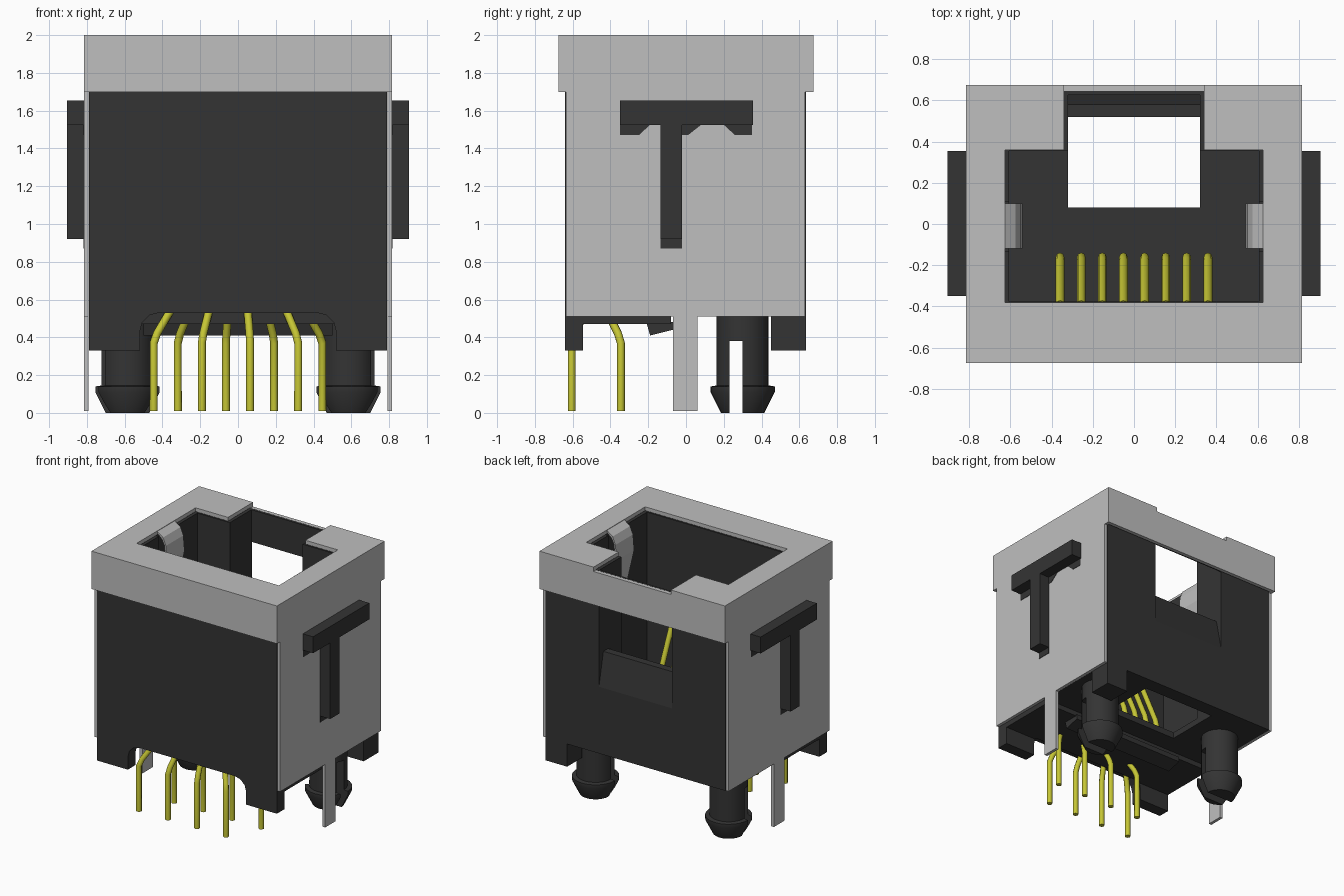
import bpy, bmesh
from math import cos, sin, pi

if "Cube" in bpy.data.objects:
    bpy.data.objects.remove(bpy.data.objects["Cube"], do_unlink=True)


def material(name, rgb):
    m = bpy.data.materials.new(name)
    m.use_nodes = True
    m.diffuse_color = (*rgb, 1)
    m.node_tree.nodes["Principled BSDF"].inputs["Base Color"].default_value = (*rgb, 1)
    return m


METAL = material("shield grey", (0.52, 0.52, 0.52))
PLASTIC = material("black plastic", (0.034, 0.034, 0.034))
GOLD = material("contact yellow", (0.56, 0.56, 0.035))


def finish(name, bm, mat):
    bmesh.ops.recalc_face_normals(bm, faces=bm.faces)
    me = bpy.data.meshes.new(name)
    bm.to_mesh(me)
    bm.free()
    me.materials.append(mat)
    ob = bpy.data.objects.new(name, me)
    bpy.context.collection.objects.link(ob)
    return ob


def prism(name, axis, pts, lo, hi, mat):
    """Extrude a 2D outline along one axis from lo to hi."""
    place = {"x": lambda a, b, t: (t, a, b),
             "y": lambda a, b, t: (a, t, b),
             "z": lambda a, b, t: (a, b, t)}[axis]
    bm = bmesh.new()
    ends = [[bm.verts.new(place(a, b, t)) for a, b in pts] for t in (lo, hi)]
    for ring in ends:
        bm.faces.new(ring)
    n = len(pts)
    for i in range(n):
        j = (i + 1) % n
        bm.faces.new((ends[0][i], ends[0][j], ends[1][j], ends[1][i]))
    return finish(name, bm, mat)


def box(name, x, y, z, mat):
    return prism(name, "z", [(x[0], y[0]), (x[1], y[0]), (x[1], y[1]), (x[0], y[1])],
                 z[0], z[1], mat)


def side(s, a, b):
    """A range on the right or left, in ascending order."""
    return tuple(sorted((s * a, s * b)))


def cut(ob, cutters):
    """Subtract the cutters, keep the result and drop the cutters."""
    for c in cutters:
        c.hide_render = True
        mod = ob.modifiers.new("cut", "BOOLEAN")
        mod.operation, mod.solver, mod.object = "DIFFERENCE", "EXACT", c
    dg = bpy.context.evaluated_depsgraph_get()
    me = bpy.data.meshes.new_from_object(ob.evaluated_get(dg))
    ob.modifiers.clear()
    ob.data = me
    for c in cutters:
        bpy.data.objects.remove(c, do_unlink=True)


def hole(x, y, z):
    return box("cutter", x, y, z, PLASTIC)


def smooth(ob):
    bpy.ops.object.select_all(action="DESELECT")
    ob.select_set(True)
    bpy.context.view_layer.objects.active = ob
    bpy.ops.object.shade_smooth_by_angle(angle=0.6)


# Housing with plug cavity, latch channel, rear window and open underside
housing = box("housing", (-0.79, 0.79), (-0.64, 0.635), (0.33, 1.965), PLASTIC)
arch = [(-0.52, 0.2), (-0.52, 0.43)]
arch += [(-0.42 - 0.1 * cos(a), 0.43 + 0.1 * sin(a)) for a in (pi / 6, pi / 3, pi / 2)]
arch += [(-x, z) for x, z in reversed(arch)]
cut(housing, [
    hole((-0.605, 0.605), (-0.375, 0.355), (0.56, 2.1)),
    hole((-0.645, 0.645), (-0.13, 0.11), (1.45, 2.1)),
    hole((-0.32, 0.32), (0.08, 0.52), (0.2, 2.1)),
    hole((-0.32, 0.32), (0.3, 0.8), (1.04, 2.1)),
    hole((-0.9, 0.9), (-0.545, -0.07), (0.2, 0.47)),
    hole((-0.9, 0.9), (-0.08, 0.8), (0.2, 0.51)),
    prism("cutter", "y", arch, -0.8, -0.53, PLASTIC),
])

# Parts joined to the housing
prism("rear_flap", "x", [(0.52, 1.0), (0.635, 1.0), (0.635, 1.04), (0.58, 1.3), (0.52, 1.3)],
      -0.32, 0.32, PLASTIC)
box("window_lintel", (-0.34, 0.34), (0.625, 0.644), (1.71, 1.965), PLASTIC)
box("rear_foot", (0.6, 0.79), (0.45, 0.635), (0.33, 0.52), PLASTIC)
prism("pin_guide", "x", [(-0.21, 0.48), (-0.19, 0.41), (-0.07, 0.44), (-0.07, 0.48)],
      -0.5, 0.5, PLASTIC)

# Shield cap: thin shell with plug opening and latch notch
cap = box("shield_cap", (-0.815, 0.815), (-0.675, 0.675), (1.7, 2.0), METAL)
cut(cap, [
    hole((-0.792, 0.792), (-0.645, 0.645), (1.5, 1.97)),
    hole((-0.625, 0.625), (-0.38, 0.36), (1.9, 2.2)),
    hole((-0.34, 0.34), (0.3, 0.8), (1.965, 2.2)),
])

# Outlines in (y, z) for the side plate, the T slot and the spring
plate = [(-0.635, 1.7), (-0.635, 0.51), (-0.07, 0.51), (-0.07, 0.01),
         (0.06, 0.01), (0.06, 0.51), (0.63, 0.51), (0.63, 1.7)]
slot = [(-0.35, 1.65), (-0.35, 1.47), (-0.25, 1.47), (-0.19, 1.525), (-0.135, 1.525),
        (-0.135, 0.87), (-0.02, 0.87), (-0.02, 1.47), (0.01, 1.47), (0.08, 1.525),
        (0.2, 1.525), (0.26, 1.47), (0.35, 1.47), (0.35, 1.65)]
spring = [(0.63, 2.0), (0.575, 1.96), (0.55, 1.9), (0.54, 1.78), (0.6, 1.52),
          (0.612, 1.52), (0.553, 1.78), (0.563, 1.9), (0.585, 1.945), (0.63, 1.985)]


def peg(name, cx, cy):
    """Split snap-in post turned from a profile."""
    profile = [(0.115, 0), (0.17, 0.11), (0.17, 0.14), (0.138, 0.145), (0.138, 0.53)]
    bm = bmesh.new()
    n = 24
    rings = [[bm.verts.new((cx + r * cos(2 * pi * i / n), cy + r * sin(2 * pi * i / n), z))
              for i in range(n)] for r, z in profile]
    for a, b in zip(rings, rings[1:]):
        for i in range(n):
            j = (i + 1) % n
            bm.faces.new((a[i], a[j], b[j], b[i]))
    bm.faces.new(rings[0])
    bm.faces.new(rings[-1])
    ob = finish(name, bm, PLASTIC)
    cut(ob, [hole((cx - 0.3, cx + 0.3), (0.23, 0.3), (-0.1, 0.38))])
    smooth(ob)


for s, label in ((1, "left"), (-1, "right")):
    prism(label + "_shield_plate", "x", plate, *side(s, 0.791, 0.815), METAL)
    prism(label + "_plate_slot", "x", slot, *side(s, 0.81, 0.818), PLASTIC)
    box(label + "_latch_bar", side(s, 0.8, 0.905), (-0.35, 0.355), (1.525, 1.655), PLASTIC)
    box(label + "_latch_stem", side(s, 0.8, 0.905), (-0.135, -0.02), (0.92, 1.53), PLASTIC)
    prism(label + "_ground_spring", "y", [(s * x, z) for x, z in spring], -0.12, 0.1, METAL)
    peg(label + "_peg", s * 0.585, 0.3)


def wire(name, pts):
    cu = bpy.data.curves.new(name, "CURVE")
    cu.dimensions = "3D"
    cu.bevel_depth, cu.bevel_resolution, cu.use_fill_caps = 0.021, 2, True
    sp = cu.splines.new("POLY")
    sp.points.add(len(pts) - 1)
    for p, co in zip(sp.points, pts):
        p.co = (*co, 1)
    cu.materials.append(GOLD)
    ob = bpy.data.objects.new(name, cu)
    bpy.context.collection.objects.link(ob)


# Eight contacts: solder tails in two staggered rows, sloping springs inside
for i in range(8):
    xt = (i - 3.5) * 0.1025
    xb = (i - 3.5) * 0.1275
    y, lean = (-0.345, -0.075) if i % 2 else (-0.605, 0.075)
    mid = xb + (xt - xb) * 0.2
    wire(f"solder_tail_{i + 1}", [(xb, y, 0.01), (xb, y, 0.37), (mid, y + lean * 0.2, 0.42),
                                  (xt, y + lean, 0.54)])
    wire(f"contact_{i + 1}", [(xt, -0.39, 1.27), (xt, -0.18, 0.8), (xt, -0.16, 0.72),
                              (xt, -0.18, 0.56)])
